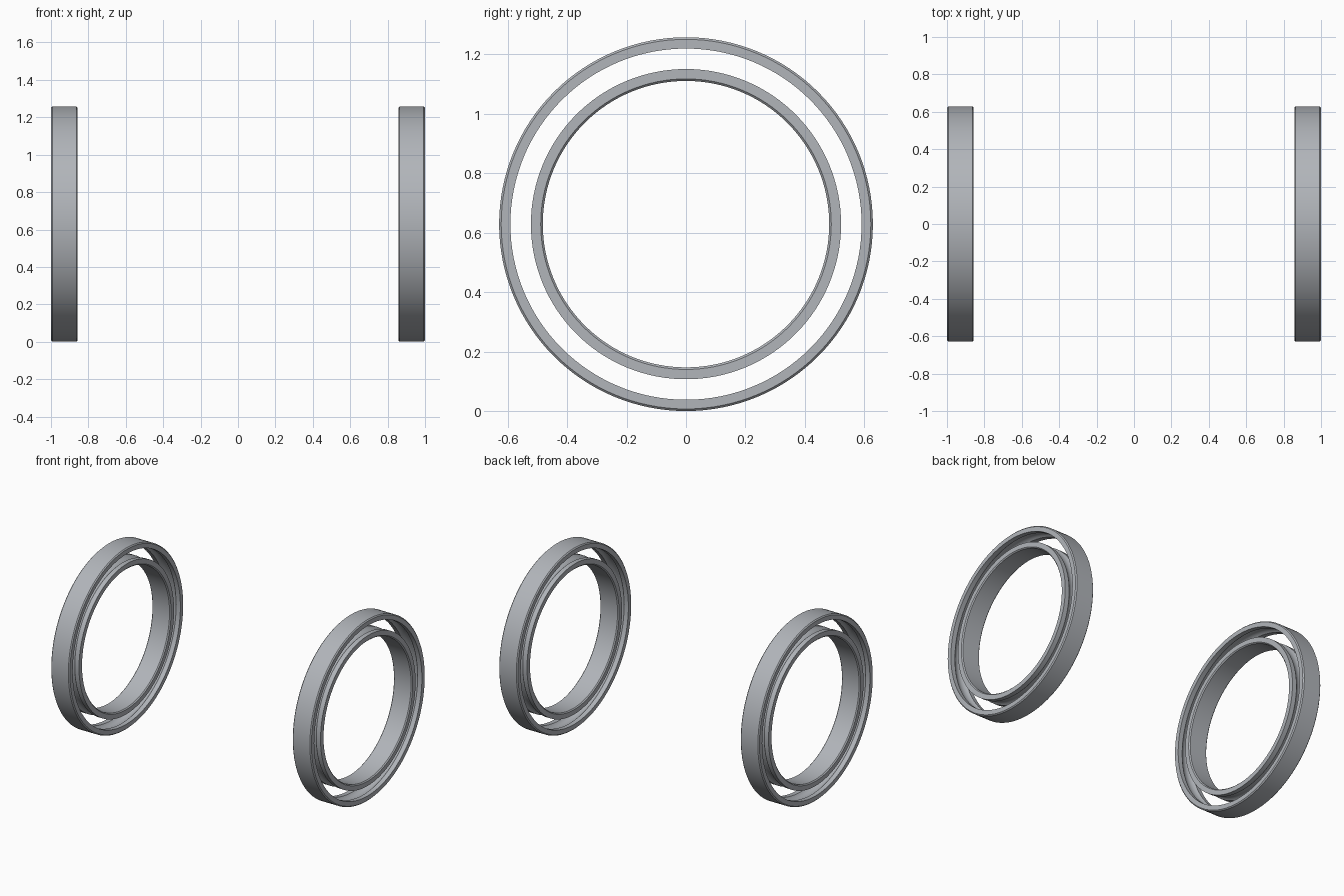
import bpy, bmesh, math

if "Cube" in bpy.data.objects:
    bpy.data.objects.remove(bpy.data.objects["Cube"])

SEG = 128
WIDTH = 0.143          # axial width of each bearing
HALF = WIDTH / 2
R_OUT = 0.629          # outermost radius, also the axle height
PITCH = 0.5565         # radius of the ball track centre
BALL = 0.052           # radius of the ball track groove

# blue-grey steel
steel = bpy.data.materials.new("steel")
steel.diffuse_color = (0.44, 0.46, 0.49, 1)
steel.use_nodes = True
steel.node_tree.nodes["Principled BSDF"].inputs["Base Color"].default_value = steel.diffuse_color


def groove(land, side, n=10):
    """Arc of the ball track cut into a land of the given radius, -x to +x."""
    half_angle = math.acos(abs(land - PITCH) / BALL)
    pts = []
    for i in range(n + 1):
        a = -half_angle + 2 * half_angle * i / n
        pts.append((BALL * math.sin(a), PITCH + side * BALL * math.cos(a)))
    return pts


def race(name, x, plain, land, side, c=0.007):
    """Lathe one race: a plain face with chamfered edges and a grooved land."""
    inset = plain - side * c
    profile = [(-HALF, land)] + groove(land, side) + [(HALF, land)]
    profile += [(HALF, inset), (HALF - c, plain), (c - HALF, plain), (-HALF, inset)]

    bm = bmesh.new()
    rings = []
    for k in range(SEG):
        t = 2 * math.pi * k / SEG
        rings.append([bm.verts.new((px, r * math.cos(t), r * math.sin(t))) for px, r in profile])
    n = len(profile)
    for k in range(SEG):
        a, b = rings[k], rings[(k + 1) % SEG]
        for j in range(n):
            m = (j + 1) % n
            bm.faces.new((a[j], a[m], b[m], b[j]))
    bmesh.ops.recalc_face_normals(bm, faces=bm.faces)
    mesh = bpy.data.meshes.new(name)
    bm.to_mesh(mesh)
    bm.free()
    mesh.materials.append(steel)
    obj = bpy.data.objects.new(name, mesh)
    bpy.context.collection.objects.link(obj)
    obj.location = (x, 0, R_OUT)
    bpy.ops.object.select_all(action='DESELECT')
    obj.select_set(True)
    bpy.context.view_layer.objects.active = obj
    bpy.ops.object.shade_smooth_by_angle(angle=math.radians(30))


# two identical bearings, one at each end of the axle line
for label, sx in (("left", -1), ("right", 1)):
    x = sx * (1 - HALF)
    race(label + "_outer_race", x, R_OUT, 0.591, 1)
    race(label + "_inner_race", x, 0.482, 0.522, -1)
